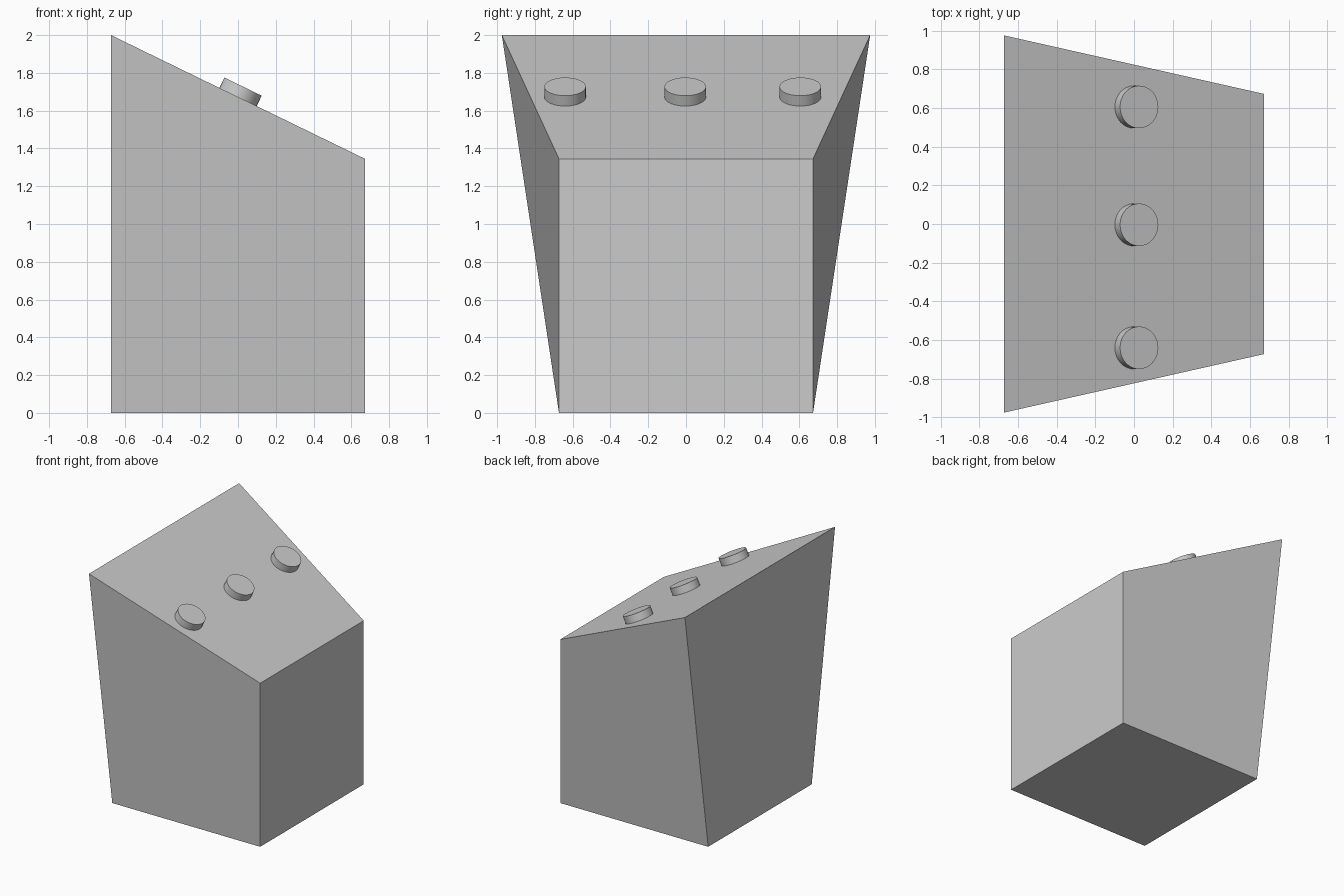
import bpy
import bmesh
import math

if "Cube" in bpy.data.objects:
    bpy.data.objects.remove(bpy.data.objects["Cube"])

HALF = 0.6725          # half width of the base
LOW, HIGH = 1.345, 2.0  # heights of the right and left top edges
FLARE = 0.975          # half width of the raised left edge
TILT = math.atan2(HIGH - LOW, 2 * HALF)

# Body: a cube whose left top edge is raised and widened
bpy.ops.mesh.primitive_cube_add(size=2 * HALF, location=(0, 0, 0))
body = bpy.context.object
body.name = "wedge_body"
bm = bmesh.new()
bm.from_mesh(body.data)
# The back quad starts one corner later, so it folds as a mirror of the front quad
back = next(f for f in bm.faces if f.normal.y > 0.9)
corners = list(back.verts)
bm.faces.remove(back)
bm.faces.new(corners[1:] + corners[:1])
for v in bm.verts:
    v.co.z += HALF
    if v.co.z > HALF and v.co.x < 0:
        v.co.z = HIGH
        v.co.y = math.copysign(FLARE, v.co.y)
bm.normal_update()
bm.to_mesh(body.data)
bm.free()

# Row of three round buttons standing square to the sloped top
RADIUS, RAISED, SUNK = 0.11, 0.061, 0.02
SURFACE_Z = (LOW + HIGH) / 2


def add_button(name, y):
    offset = (RAISED - SUNK) / 2
    bpy.ops.mesh.primitive_cylinder_add(
        vertices=32, radius=RADIUS, depth=RAISED + SUNK,
        location=(offset * math.sin(TILT), y, SURFACE_Z + offset * math.cos(TILT)),
        rotation=(0, TILT, 0))
    bpy.context.object.name = name
    bpy.ops.object.shade_smooth_by_angle(angle=math.radians(30))


for name, y in (("button_front", -0.64), ("button_middle", -0.004), ("button_back", 0.605)):
    add_button(name, y)
